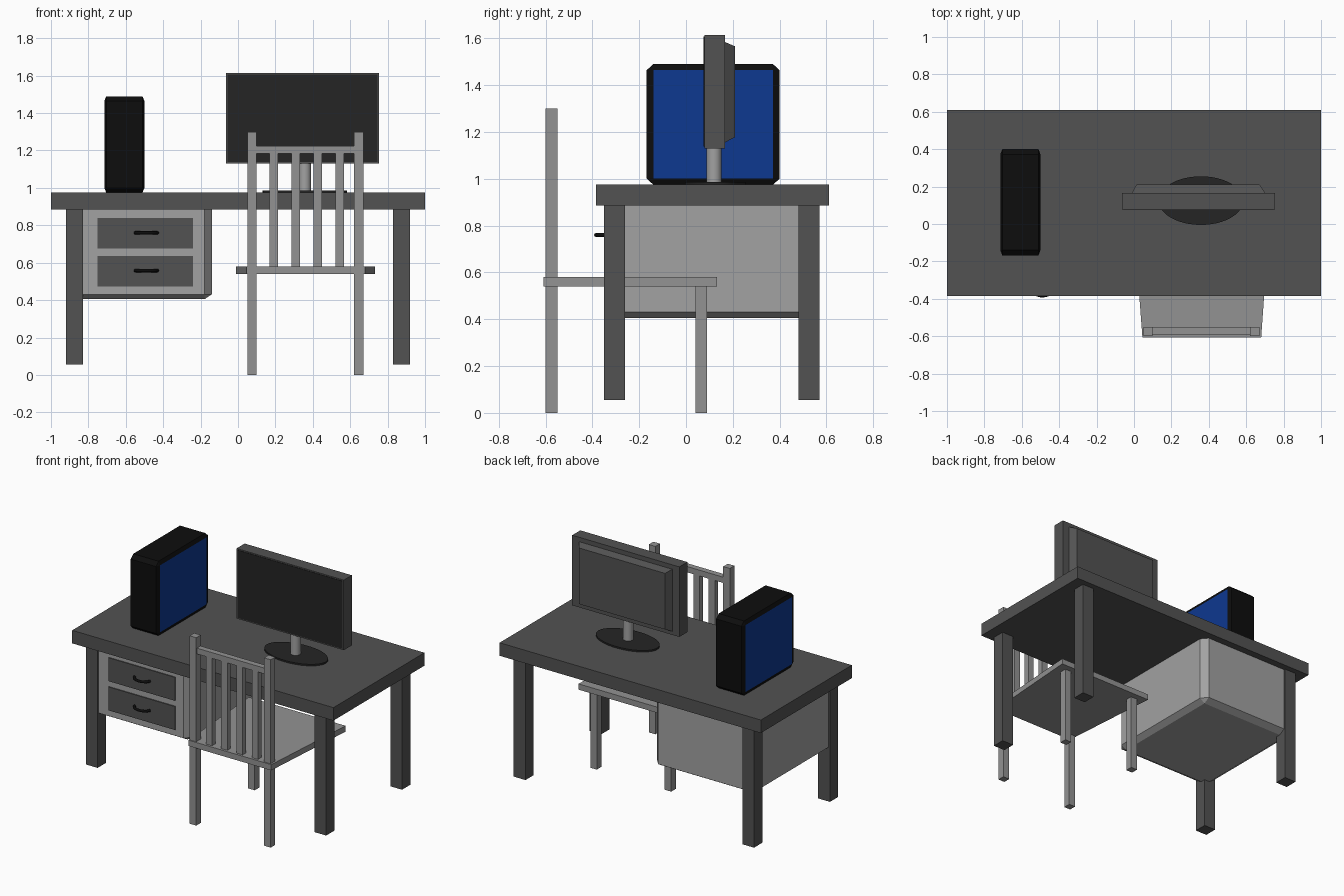
import bpy, bmesh
from mathutils import Vector

if "Cube" in bpy.data.objects:
    bpy.data.objects.remove(bpy.data.objects["Cube"])


def material(name, r, g, b):
    m = bpy.data.materials.new(name)
    m.diffuse_color = (r, g, b, 1)
    m.use_nodes = True
    m.node_tree.nodes["Principled BSDF"].inputs["Base Color"].default_value = m.diffuse_color
    return m


DARK = material("dark_wood", 0.085, 0.085, 0.085)
PALE = material("pale_grey", 0.36, 0.36, 0.36)
CHAIR = material("chair_grey", 0.29, 0.29, 0.29)
BLACK = material("black", 0.004, 0.004, 0.004)
SCREEN = material("screen_black", 0.018, 0.018, 0.018)
BLUE = material("blue", 0.004, 0.04, 0.28)


def finish(name, bm, *mats):
    bmesh.ops.recalc_face_normals(bm, faces=bm.faces)
    me = bpy.data.meshes.new(name)
    bm.to_mesh(me)
    bm.free()
    ob = bpy.data.objects.new(name, me)
    bpy.context.collection.objects.link(ob)
    for m in mats:
        me.materials.append(m)
    return ob


def box(name, x, y, z, *mats, chamfer=0.0, side_slot=0):
    """Box from (min, max) ranges; chamfer is a fraction of each dimension."""
    bm = bmesh.new()
    bmesh.ops.create_cube(bm, size=1)
    if chamfer:
        bmesh.ops.bevel(bm, geom=bm.edges[:], offset=chamfer, segments=1,
                        affect='EDGES', profile=0.5)
    bm.normal_update()
    for f in bm.faces:
        if abs(f.normal.x) > 0.99:
            f.material_index = side_slot
    for v in bm.verts:
        v.co = Vector([(a + b) / 2 + c * (b - a) for c, (a, b) in zip(v.co, (x, y, z))])
    return finish(name, bm, *mats)


def taper(name, ring_a, ring_b, mat):
    """Solid between two four-point rings."""
    bm = bmesh.new()
    a = [bm.verts.new(p) for p in ring_a]
    b = [bm.verts.new(p) for p in ring_b]
    bm.faces.new(a)
    bm.faces.new(b)
    for i in range(4):
        j = (i + 1) % 4
        bm.faces.new((a[i], a[j], b[j], b[i]))
    return finish(name, bm, mat)


def disc(name, centre, rx, ry, height, sides, mat):
    bm = bmesh.new()
    bmesh.ops.create_cone(bm, cap_ends=True, segments=sides, radius1=1, radius2=1, depth=1)
    for v in bm.verts:
        v.co = Vector((v.co.x * rx, v.co.y * ry, v.co.z * height)) + Vector(centre)
    ob = finish(name, bm, mat)
    bpy.context.view_layer.objects.active = ob
    ob.select_set(True)
    bpy.ops.object.shade_smooth_by_angle()
    ob.select_set(False)
    return ob


# Desk top and legs
box("desk_top", (-1, 1), (-0.385, 0.61), (0.885, 0.975), DARK)
for side, x in (("left", -0.92), ("right", 0.83)):
    for end, y in (("front", -0.35), ("back", 0.48)):
        box(f"desk_{end}_{side}_leg", (x, x + 0.09), (y, y + 0.09), (0.055, 0.885), DARK)

# Drawer cabinet with chamfered edges, tucked into the desk top
box("cabinet", (-0.91, -0.14), (-0.34, 0.56), (0.405, 0.93), PALE, chamfer=0.05)

# Drawers with bowed handles
for name, z in (("upper", 0.757), ("lower", 0.555)):
    box(f"{name}_drawer", (-0.75, -0.24), (-0.347, -0.30), (z - 0.081, z + 0.081), DARK)
    cu = bpy.data.curves.new(f"{name}_handle", 'CURVE')
    cu.dimensions = '3D'
    cu.bevel_depth = 0.009
    cu.bevel_resolution = 2
    cu.resolution_u = 6
    cu.use_fill_caps = True
    sp = cu.splines.new('BEZIER')
    path = [(-0.55, -0.345), (-0.53, -0.373), (-0.45, -0.373), (-0.43, -0.345)]
    sp.bezier_points.add(len(path) - 1)
    for p, (px, py) in zip(sp.bezier_points, path):
        p.co = (px, py, z + 0.003)
        p.handle_left_type = p.handle_right_type = 'AUTO'
    cu.materials.append(BLACK)
    bpy.context.collection.objects.link(bpy.data.objects.new(f"{name}_handle", cu))

# Chair: tapered seat, posts, front legs, top rail and slats
def seat_ring(z):
    return [(0.045, -0.608, z), (0.68, -0.608, z), (0.732, 0.132, z), (-0.01, 0.132, z)]


taper("seat", seat_ring(0.54), seat_ring(0.58), CHAIR)
for side, x in (("left", 0.05), ("right", 0.62)):
    box(f"chair_back_{side}_post", (x, x + 0.05), (-0.6, -0.55), (0, 1.3), CHAIR)
    box(f"chair_front_{side}_leg", (x, x + 0.05), (0.04, 0.09), (0, 0.545), CHAIR)
box("chair_top_rail", (0.095, 0.625), (-0.592, -0.552), (1.185, 1.225), CHAIR)
for i in range(4):
    x = 0.168 + i * 0.1175
    box(f"chair_slat_{i + 1}", (x, x + 0.047), (-0.592, -0.555), (0.575, 1.19), CHAIR)

# Monitor: body, screen, tapered back, stand
box("monitor_body", (-0.065, 0.755), (0.078, 0.166), (1.13, 1.615), DARK)
box("monitor_screen", (-0.057, 0.747), (0.075, 0.085), (1.138, 1.607), SCREEN)


def back_ring(y, x0, x1, z0, z1):
    return [(x0, y, z0), (x1, y, z0), (x1, y, z1), (x0, y, z1)]


taper("monitor_back", back_ring(0.16, -0.015, 0.705, 1.152, 1.587),
      back_ring(0.21, 0.013, 0.672, 1.178, 1.566), DARK)
disc("monitor_neck", (0.358, 0.12, 1.06), 0.032, 0.032, 0.16, 32, PALE)
disc("monitor_base", (0.358, 0.125, 0.979), 0.226, 0.13, 0.014, 48, SCREEN)

# Computer tower: chamfered black case with blue side panels
box("computer_tower", (-0.715, -0.5), (-0.168, 0.4), (0.975, 1.49), BLACK, BLUE,
    chamfer=0.05, side_slot=1)
